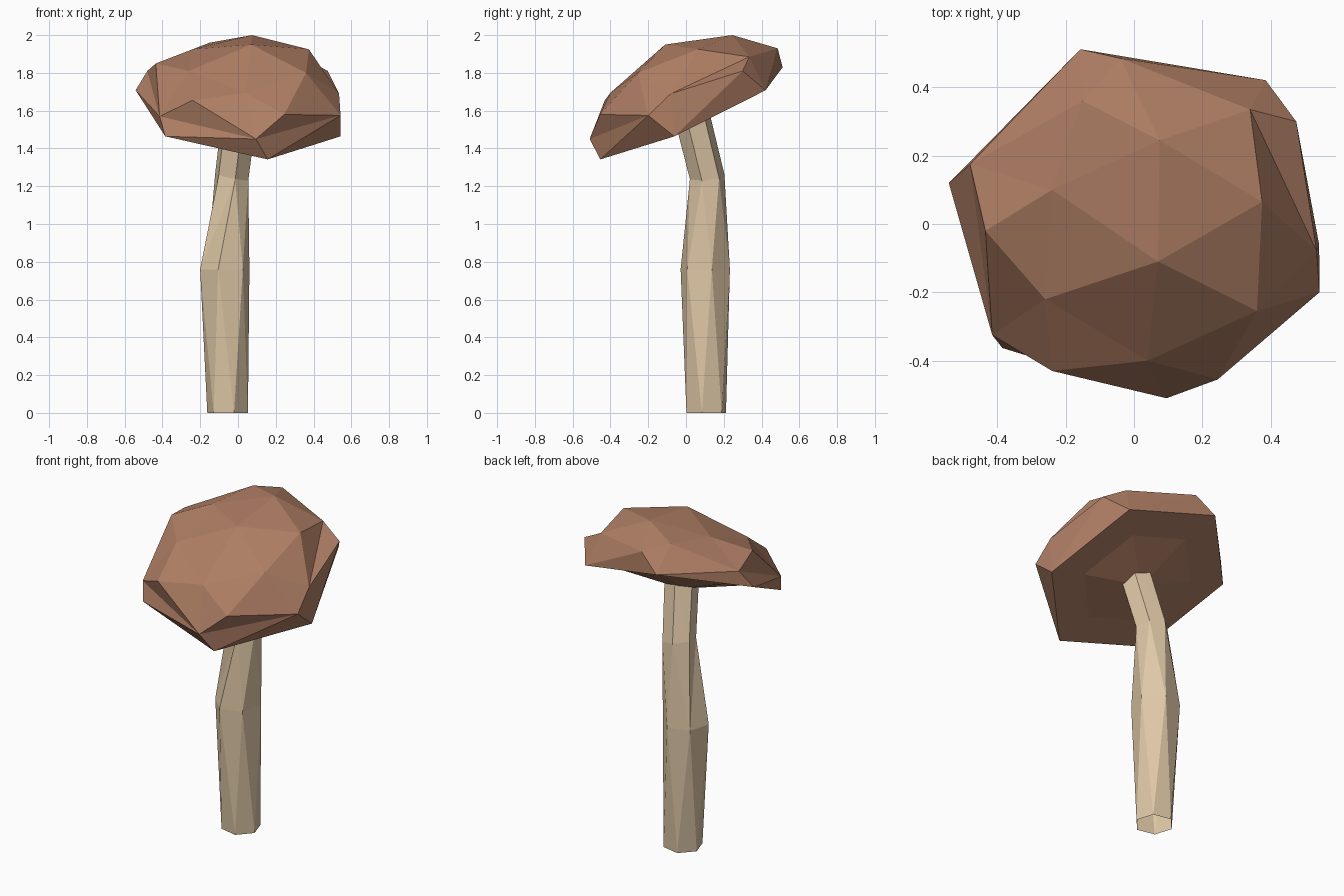
import bpy
import bmesh
from math import cos, sin, radians
from mathutils import Vector

default_cube = bpy.data.objects.get("Cube")
if default_cube:
    bpy.data.objects.remove(default_cube, do_unlink=True)


def make_material(name, color):
    material = bpy.data.materials.new(name)
    material.use_nodes = True
    material.diffuse_color = color
    material.node_tree.nodes["Principled BSDF"].inputs["Base Color"].default_value = color
    return material


def make_object(name, bm, material):
    bmesh.ops.recalc_face_normals(bm, faces=bm.faces)
    mesh = bpy.data.meshes.new(name)
    bm.to_mesh(mesh)
    bm.free()
    mesh.materials.append(material)
    obj = bpy.data.objects.new(name, mesh)
    bpy.context.scene.collection.objects.link(obj)
    return obj


def hexagon(center, radius, phase, axis=Vector((0, 0, 1))):
    """Six points around a centre, tilted so the ring faces along the axis."""
    tilt = Vector((0, 0, 1)).rotation_difference(axis)
    points = []
    for step in range(6):
        angle = radians(phase + 60 * step)
        points.append(Vector(center) + tilt @ Vector((radius * cos(angle), radius * sin(angle), 0)))
    return points


def band(bm, lower, upper, dented=()):
    """Join two six-sided rings with triangles; dented sides fold inward."""
    for i in range(6):
        j = (i + 1) % 6
        if i in dented:
            bm.faces.new((lower[i], lower[j], upper[j]))
            bm.faces.new((lower[i], upper[j], upper[i]))
        else:
            bm.faces.new((lower[i], lower[j], upper[i]))
            bm.faces.new((lower[j], upper[j], upper[i]))


def fan(bm, hub, ends):
    """Triangles from one corner to each neighbouring pair of ends."""
    for start, end in zip(ends, ends[1:]):
        bm.faces.new((hub, start, end))


cap_brown = make_material("warm brown", (0.43, 0.21, 0.128, 1))
stem_tan = make_material("pale tan", (0.73, 0.57, 0.38, 1))

# Stem: bent, open six-sided tube, each ring turned against the one below
bm = bmesh.new()
stem_rings = [
    ((-0.055, 0.107, 0), 0.11, -12),
    ((-0.07, 0.102, 0.76), 0.135, 15),
    ((-0.033, 0.112, 1.25), 0.094, 42, Vector((0.2, -0.1, 1))),
    ((0.01, 0.025, 1.6), 0.096, 42, Vector((0.2, -0.3, 1))),
]
base, belly, neck, top = [[bm.verts.new(p) for p in hexagon(*ring)] for ring in stem_rings]
band(bm, base, belly)
band(bm, belly, neck, dented=(2, 3))
band(bm, neck, top)
make_object("stem", bm, stem_tan)

# Cap corners: tilted hexagonal rim (a-f), crown edge (A-I), crown top (J-S)
axis = Vector((0.149, -0.457, 1)).normalized()
rim_center = Vector((0, 0.029, 1.586))
rim = hexagon(rim_center, 0.563, -12, axis)
crown_edge = [
    (0.095, -0.51, 1.45), (0.543, -0.2, 1.575), (0.535, -0.08, 1.69),
    (0.475, 0.3, 1.81), (-0.04, 0.485, 1.93), (-0.48, 0.175, 1.81),
    (-0.415, -0.325, 1.57), (-0.24, -0.43, 1.655), (0.245, -0.455, 1.58),
]
crown_top = [
    (0.04, -0.4, 1.695), (0.36, -0.255, 1.8), (0.375, 0.065, 1.925),
    (0.34, 0.335, 1.885), (0.075, 0.245, 2), (-0.15, 0.36, 1.96),
    (-0.24, 0.1, 1.925), (-0.435, -0.02, 1.85), (-0.26, -0.22, 1.81),
    (0.07, -0.11, 1.95),
]
bm = bmesh.new()
corners = [bm.verts.new(p) for p in rim + crown_edge + crown_top]
named = dict(zip("abcdefABCDEFGHIJKLMNOPQRS", corners))

# Crown facets: each word is a hub corner followed by the corners around it
crown_fans = [
    "SLNPRJKL", "NLMEOP", "KJIBCL", "GAHRQFdeA", "AefBIJH", "baDMEc",
    "OPFcE", "CLMDa", "BfaC", "FPQ", "Fcd", "RPQ", "RHJ",
]
for word in crown_fans:
    hub, *ends = [named[letter] for letter in word]
    fan(bm, hub, ends)

# Underside: flat outer band and a shallow cone around the stem
inner = [bm.verts.new(p) for p in hexagon(rim_center, 0.35, -12, axis)]
band(bm, corners[:6], inner)
fan(bm, bm.verts.new(rim_center - axis * 0.06), inner + inner[:1])
make_object("cap", bm, cap_brown)
